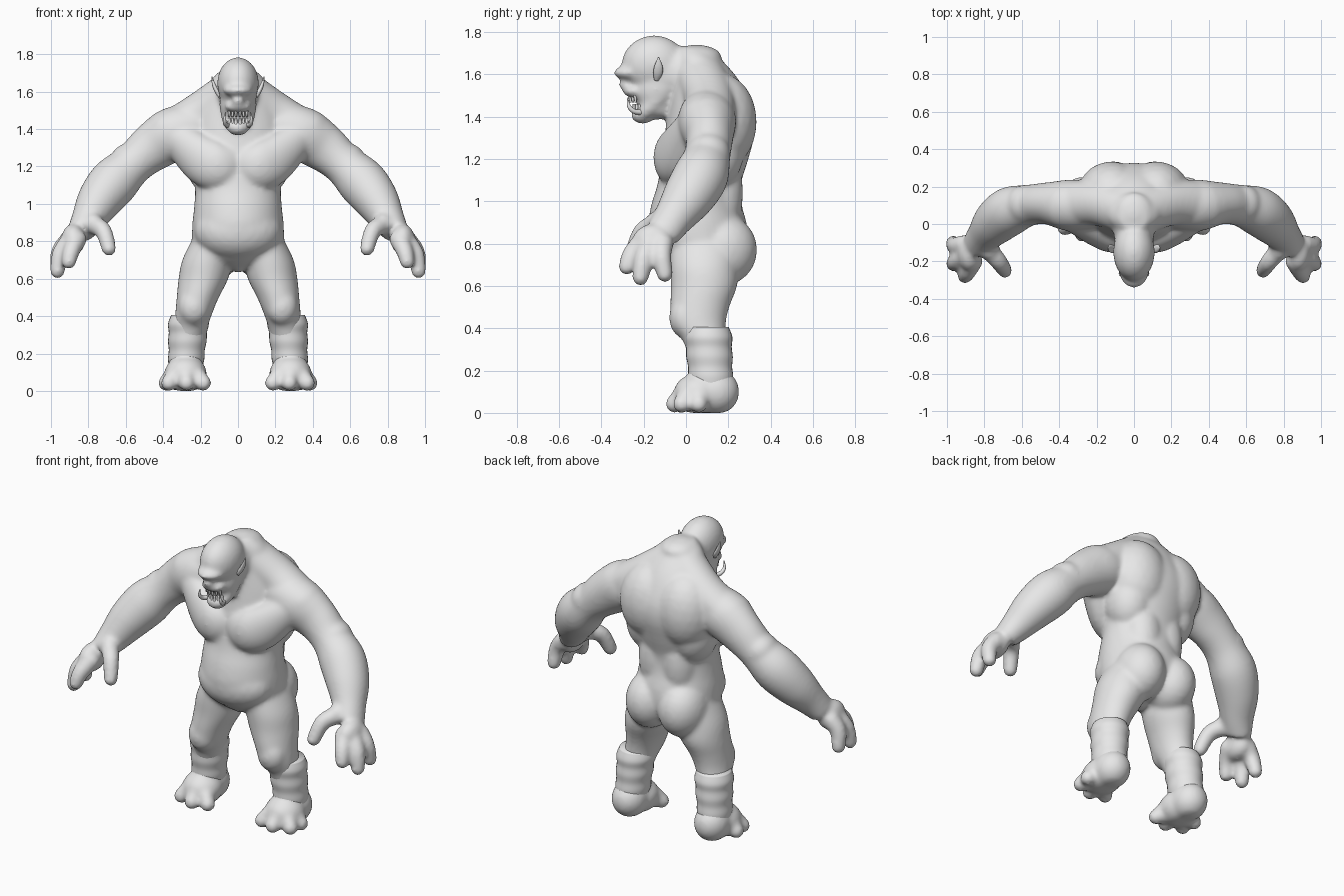
import bpy, bmesh
from math import sin, cos, pi
from mathutils import Vector, Matrix

start_cube = bpy.data.objects.get("Cube")
if start_cube:
    bpy.data.objects.remove(start_cube)

grey = bpy.data.materials.new("grey_skin")
grey.use_nodes = True
grey.diffuse_color = (0.8, 0.8, 0.8, 1)
grey.node_tree.nodes["Principled BSDF"].inputs["Base Color"].default_value = (0.8, 0.8, 0.8, 1)


def ball(bm, center, radii, detail=3):
    """Ellipsoid, repeated on the other side when it is off the middle."""
    for side in ((1, -1) if center[0] else (1,)):
        place = Matrix.Translation((center[0] * side, center[1], center[2]))
        made = bmesh.ops.create_icosphere(bm, subdivisions=detail, radius=1,
                                          matrix=place @ Matrix.Diagonal((*radii, 1)))
        for vert in made["verts"]:
            vert.co.z = max(vert.co.z, 0)


def spline(points, steps=5):
    """Smooth curve through rows of numbers."""
    rows = [Vector(p) for p in points]
    rows = [rows[0]] + rows + [rows[-1]]
    result = []
    for a, b, c, d in zip(rows, rows[1:], rows[2:], rows[3:]):
        for k in range(steps):
            t = k / steps
            result.append(0.5 * (2 * b + (c - a) * t + (2 * a - 5 * b + 4 * c - d) * t ** 2
                                 + (3 * b - a - 3 * c + d) * t ** 3))
    return result + [rows[-1]]


def tube(bm, points, ref=(0, 1, 0), flat=False, sides=24, rounded=False):
    """Loft of ellipses; each row is x, y, z, radius along ref, radius across."""
    rows = spline(points)
    mirrored = any(p[0] for p in points)
    for side in ((1, -1) if mirrored else (1,)):
        rings = []
        for i, row in enumerate(rows):
            center = Vector(row[:3])
            ahead = Vector(rows[min(i + 1, len(rows) - 1)][:3])
            behind = Vector(rows[max(i - 1, 0)][:3])
            along = Vector((0, 0, -1)) if flat else (ahead - behind).normalized()
            u = Vector(ref)
            u = (u - along * u.dot(along)).normalized()
            v = along.cross(u)
            ring = []
            for k in range(sides):
                a = 2 * pi * k / sides
                co = center + u * row[3] * cos(a) + v * row[4] * sin(a)
                ring.append(bm.verts.new((co.x * side, co.y, max(co.z, 0))))
            rings.append(ring)
        for low, high in zip(rings, rings[1:]):
            for k in range(sides):
                n = (k + 1) % sides
                bm.faces.new((low[k], low[n], high[n], high[k]))
        bm.faces.new(rings[0][::-1])
        bm.faces.new(rings[-1])
    if rounded:
        for p in (points[0], points[-1]):
            ball(bm, p[:3], [(p[3] + p[4]) / 2] * 3)


def finish(bm, name):
    """Turn a bmesh into a smooth grey object."""
    bmesh.ops.recalc_face_normals(bm, faces=bm.faces)
    for face in bm.faces:
        face.smooth = True
    mesh = bpy.data.meshes.new(name)
    bm.to_mesh(mesh)
    bm.free()
    mesh.materials.append(grey)
    obj = bpy.data.objects.new(name, mesh)
    bpy.context.collection.objects.link(obj)
    return obj


body = bmesh.new()

# Torso: height, front, back, half width
torso = [(.65, 0, .18, .06), (.7, -.075, .25, .18), (.78, -.15, .29, .24), (.88, -.178, .29, .245),
         (.98, -.165, .265, .235), (1.08, -.135, .26, .23), (1.2, -.115, .295, .25),
         (1.32, -.1, .325, .27), (1.42, -.085, .32, .265), (1.52, -.07, .28, .23),
         (1.6, -.06, .23, .18), (1.68, -.05, .155, .13), (1.73, -.03, .09, .07)]
tube(body, [(0, (f + b) / 2, z, w, (b - f) / 2) for z, f, b, w in torso],
     ref=(1, 0, 0), flat=True, sides=40)
ball(body, (0, .05, 1.68), (.11, .12, .06))           # neck hump
ball(body, (.12, .165, 1.375), (.18, .17, .23))       # shoulder blades
ball(body, (.15, .13, 1.24), (.135, .145, .19))       # side back muscles
ball(body, (.075, .16, 1.04), (.11, .11, .23))        # lower back muscles
ball(body, (.11, .175, .77), (.14, .162, .17))        # buttocks
ball(body, (0, -.02, .855), (.235, .158, .16))        # belly
ball(body, (0, .05, .69), (.045, .08, .06))           # groin
tube(body, [(.03, .06, 1.61, .12, .11), (.19, .11, 1.49, .12, .115), (.34, .11, 1.4, .12, .11)])

# Broad chest muscles running into the shoulders
tube(body, [(.01, -.05, 1.225, .1, .065), (.1, -.065, 1.205, .13, .09),
            (.19, -.035, 1.235, .13, .09), (.31, .04, 1.345, .1, .09)], ref=(0, 0, 1))

# Neck and throat
tube(body, [(0, -.14, 1.59, .1, .12), (0, 0, 1.6, .115, .135), (0, .09, 1.57, .14, .14)], ref=(1, 0, 0))

# Arms
tube(body, [(.2, .1, 1.42, .12, .12), (.34, .1, 1.375, .138, .145), (.46, .11, 1.3, .113, .13),
            (.56, .1, 1.215, .11, .112), (.66, .07, 1.12, .13, .132), (.74, .01, 1.02, .122, .12),
            (.8, -.06, .92, .095, .092), (.845, -.11, .85, .085, .07)], sides=32)
ball(body, (.36, .1, 1.39), (.14, .13, .12))          # shoulder caps
ball(body, (.585, .105, 1.225), (.1, .105, .1))       # elbows

# Hands
ball(body, (.88, -.155, .81), (.065, .1, .085))
ball(body, (.775, -.135, .895), (.055, .06, .06))     # thumb bases
fingers = [[(.86, -.2, .81), (.89, -.255, .75), (.905, -.28, .69)],
           [(.9, -.17, .8), (.95, -.2, .73), (.965, -.215, .64)],
           [(.91, -.11, .8), (.955, -.115, .74), (.967, -.1, .655)],
           [(.775, -.14, .89), (.72, -.205, .855), (.69, -.25, .76)]]
for path in fingers:
    tube(body, [(*p, r, r) for p, r in zip(path, (.052, .047, .04))], sides=16, rounded=True)

# Legs
tube(body, [(.13, .09, .82, .11, .16), (.165, .085, .7, .133, .16), (.185, .085, .6, .133, .157),
            (.215, .065, .5, .113, .14), (.235, .06, .42, .1, .128), (.255, .09, .33, .09, .1),
            (.275, .11, .22, .085, .095), (.28, .11, .1, .09, .11)], ref=(1, 0, 0), flat=True, sides=32)
ball(body, (.235, -.005, .45), (.085, .075, .1))      # kneecaps

# Feet and toes
ball(body, (.28, .14, .1), (.103, .113, .11))
ball(body, (.28, .06, .09), (.115, .12, .1))
for tip in ((.185, -.03), (.275, -.055), (.37, -.02), (.385, .06)):
    tube(body, [(.28, .08, .08, .06, .06), ((tip[0] + .28) / 2, tip[1] / 2 + .03, .075, .065, .055),
                (*tip, .042, .045, .042)], ref=(0, 0, 1), sides=16, rounded=True)

# Head
ball(body, (0, -.15, 1.645), (.112, .155, .14))       # skull
ball(body, (0, -.26, 1.607), (.08, .083, .036))       # brow
ball(body, (0, -.285, 1.55), (.035, .035, .025))      # nose
ball(body, (0, -.14, 1.53), (.1, .115, .12))          # cheeks
ball(body, (0, -.235, 1.52), (.072, .065, .034))      # upper lip
ball(body, (0, -.135, 1.445), (.075, .085, .06))      # jaw
ball(body, (0, -.205, 1.408), (.06, .056, .044))      # chin and lower lip
tube(body, [(.07, -.1, 1.54, .04, .03), (.062, -.15, 1.465, .038, .028), (.045, -.2, 1.415, .032, .028)])

skin = finish(body, "body")
remesh = skin.modifiers.new("merge_parts", "REMESH")
remesh.mode = "VOXEL"
remesh.voxel_size = 0.011
remesh.use_smooth_shade = True
soften = skin.modifiers.new("soften", "SMOOTH")
soften.factor = 0.5
soften.iterations = 16

# Soft bands wrapped around the shins
wraps = bmesh.new()
bands = 7
rows = []
for i in range(bands):
    t = i / (bands - 1)
    bulge = .004 * (i % 2) - .012 * (i == 0)
    rows.append((.262 + .018 * t, .102 + .018 * t, .405 - .28 * t,
                 .108 - .018 * t + bulge, .112 - .012 * t + bulge))
tube(wraps, rows, ref=(1, 0, 0), flat=True, sides=32)
finish(wraps, "shin_wraps")

# Pointed ears
ears = bmesh.new()
tube(ears, [(.095, -.14, 1.575, .012, .012), (.115, -.133, 1.605, .022, .012),
            (.13, -.13, 1.64, .019, .009), (.14, -.13, 1.68, .003, .003)], sides=16)
finish(ears, "ears")

# Eyes under the brow
eyes = bmesh.new()
ball(eyes, (.04, -.252, 1.572), (.013, .013, .01), 2)
finish(eyes, "eyes")

# Teeth rows and curved tusks
teeth = bmesh.new()
for i in range(3):
    x = .011 + .018 * i
    back = .012 * i
    tube(teeth, [(x, back - .265, 1.505, .009, .009), (x, back - .262, 1.466, .005, .005)], sides=8)
    tube(teeth, [(x, back - .242, 1.42, .01, .01), (x, back - .246, 1.46, .006, .006)], sides=8)
finish(teeth, "teeth")

tusks = bmesh.new()
tube(tusks, [(.05, -.21, 1.42, .013, .013), (.066, -.245, 1.425, .012, .012),
             (.072, -.27, 1.45, .009, .009), (.066, -.275, 1.49, .002, .002)], sides=12)
finish(tusks, "tusks")
